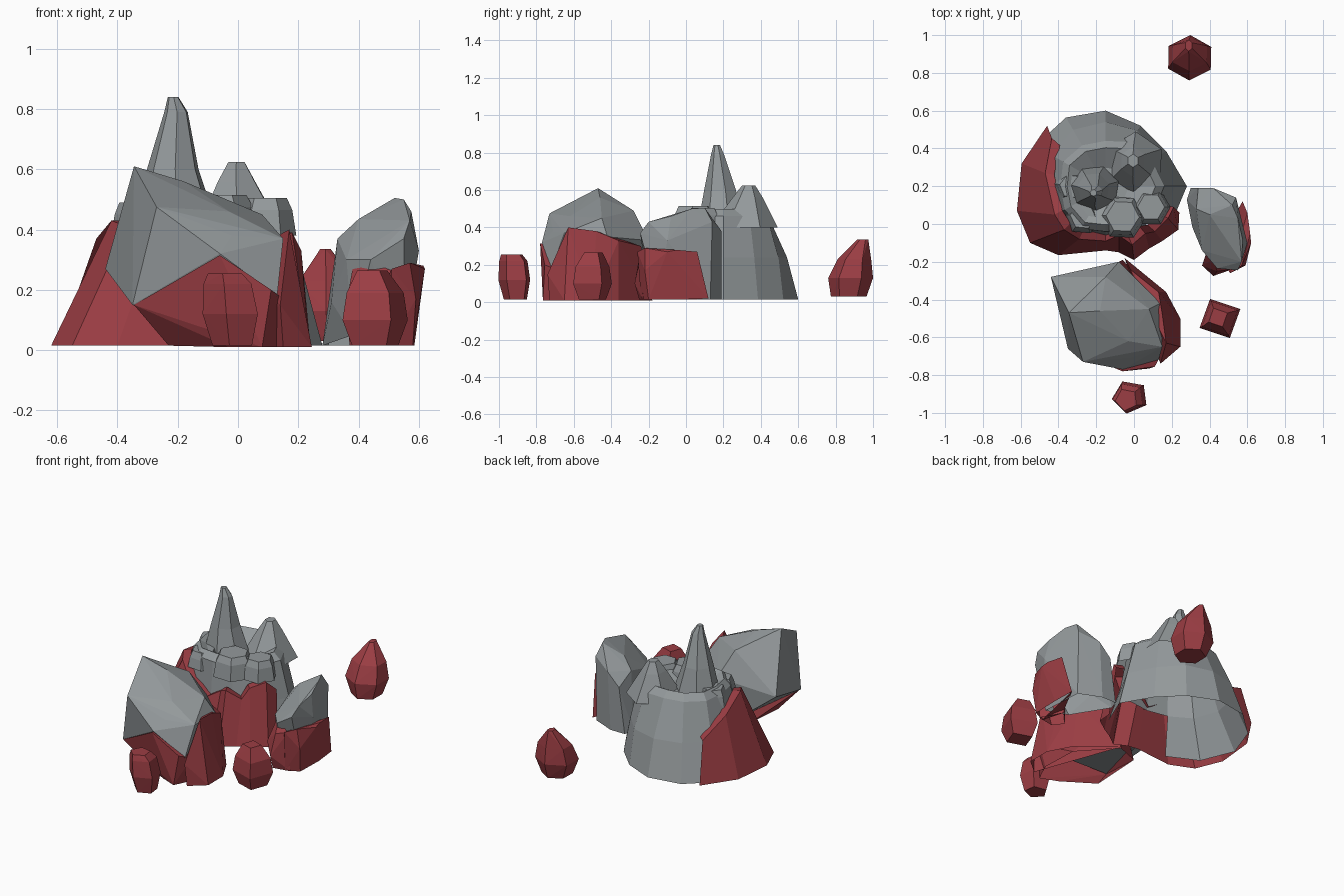
import bpy, bmesh, math


def material(name, rgb):
    m = bpy.data.materials.new(name)
    m.diffuse_color = (*rgb, 1)
    return m


GREY = material("stone grey", (0.295, 0.32, 0.33))
RED = material("stone red", (0.33, 0.047, 0.057))


def finish(bm, name, mat):
    me = bpy.data.meshes.new(name)
    bm.to_mesh(me)
    bm.free()
    me.materials.append(mat)
    ob = bpy.data.objects.new(name, me)
    bpy.context.collection.objects.link(ob)
    return ob


def hull(name, mat, pts, open_base=False):
    """Faceted rock: convex hull of a few corner points."""
    bm = bmesh.new()
    vs = [bm.verts.new(p) for p in pts]
    bmesh.ops.convex_hull(bm, input=vs)
    bmesh.ops.delete(bm, geom=[v for v in bm.verts if not v.link_faces], context='VERTS')
    bmesh.ops.recalc_face_normals(bm, faces=bm.faces)
    if open_base:
        low = [f for f in bm.faces if f.normal.z < -0.95 and f.calc_center_median().z < 0.04]
        bmesh.ops.delete(bm, geom=low, context='FACES')
    return finish(bm, name, mat)


def ring(cx, cy, z, rx, ry, n, turn=0.0):
    return [(cx + rx * math.cos(turn + math.tau * i / n),
             cy + ry * math.sin(turn + math.tau * i / n), z) for i in range(n)]


def loft(name, mat, rings, closed=True, cap=True, skip=lambda r, i: False):
    bm = bmesh.new()
    rows = [[bm.verts.new(p) for p in r] for r in rings]
    n = len(rows[0])
    for r in range(len(rows) - 1):
        for i in range(n if closed else n - 1):
            if not skip(r, i):
                j = (i + 1) % n
                bm.faces.new((rows[r][i], rows[r][j], rows[r + 1][j], rows[r + 1][i]))
    if cap:
        bm.faces.new(rows[-1])
    return finish(bm, name, mat)


# Tower rock body: twelve-sided, hollow, with the lower front left to the red skirt
def polar(radii, z, s=1.0):
    return [(-0.15 + s * r * math.cos(math.tau * i / 12),
             0.20 + s * r * math.sin(math.tau * i / 12), z) for i, r in enumerate(radii)]


base = [.43, .37, .37, .40, .42, .43, .45, .42, .35, .33, .36, .40]
mid = [.37, .33, .34, .34, .345, .335, .325, .31, .27, .26, .28, .33]
top = [.31, .28, .27, .24, .25, .26, .24, .25, .26, .24, .26, .29]
loft("tower_body", GREY,
     [polar(base, .015), polar(mid, .24), polar(top, .46), polar(top, .50, .85), polar(top, .44, .4)],
     skip=lambda r, i: r == 0 and 8 <= i <= 10)

# Tall spire, second peak and plateau columns
loft("tall_spire", GREY, [ring(-.21, .19, .45, .135, .12, 7, .3), ring(-.215, .185, .60, .088, .088, 7, .3),
                          ring(-.205, .17, .79, .04, .036, 7, .3), ring(-.215, .165, .84, .018, .018, 7, .3)])
loft("second_peak", GREY, [ring(.005, .31, .40, .16, .18, 6, .5), ring(-.005, .33, .56, .07, .08, 6, .5),
                           ring(-.005, .335, .625, .03, .035, 6, .5)])
for k, (x, y, z, r) in enumerate([(.09, .09, .505, .09), (-.06, .04, .515, .11),
                                  (-.27, .04, .48, .085), (-.33, .2, .49, .08)]):
    loft(f"plateau_column_{k + 1}", GREY, [ring(x, y, .38, r * 1.15, r * 1.15, 6, k),
                                          ring(x, y, z - .04, r, r, 6, k), ring(x, y, z, r * .8, r * .8, 6, k)])

# Red skirt wrapping the left and front of the tower
low = [(-.46, .52), (-.595, .32), (-.62, .07), (-.55, -.10), (-.40, -.165), (-.15, -.14),
       (-.08, -.15), (0, -.19), (.08, -.13), (.15, -.09), (.235, -.03), (.24, .06)]
high = [(-.435, .455, .27), (-.47, .27, .37), (-.42, .05, .43), (-.37, -.03, .41), (-.29, -.08, .33),
        (-.15, -.09, .26), (-.08, -.06, .30), (-.01, -.11, .34), (.06, -.05, .28),
        (.11, -.04, .36), (.18, .03, .39), (.21, .09, .33)]
lip = [(x + (-.15 - x) * .15, y + (.2 - y) * .15, z) for x, y, z in high]
loft("tower_skirt", RED, [[(x, y, .015) for x, y in low], high, lip], closed=False, cap=False)

# Leaning boulder: grey upper block on a red undercut base, with a red fin
hull("boulder_top", GREY, [
    (-.345, -.47, .61), (-.27, -.73, .475), (-.44, -.28, .27), (-.35, -.66, .15), (-.18, -.46, .56),
    (-.15, -.28, .49), (-.03, -.62, .46), (-.02, -.71, .38), (.08, -.45, .45), (.15, -.65, .37),
    (-.06, -.77, .32), (.13, -.72, .18), (.14, -.42, .35), (-.08, -.20, .33), (-.22, -.25, .10)])
hull("boulder_base", RED, [
    (-.345, -.665, .15), (-.06, -.78, .315), (.11, -.755, .2), (.15, -.68, .17), (-.23, -.60, .015),
    (-.03, -.72, .01), (.08, -.765, .01), (.14, -.64, .01), (.13, -.40, .01), (-.06, -.19, .01),
    (-.25, -.30, .05), (-.08, -.20, .25)], True)
hull("boulder_fin", RED, [
    (.17, -.63, .40), (.15, -.48, .38), (.13, -.36, .33), (-.02, -.24, .30), (.245, -.65, .01),
    (.245, -.50, .01), (.17, -.36, .01), (-.05, -.18, .01), (.14, -.74, .15), (.15, -.73, .01),
    (.08, -.50, .02)], True)

# Right-hand rock: slanted grey block with a red foot
hull("side_rock", GREY, [
    (.52, .10, .505), (.55, .03, .50), (.40, .05, .435), (.33, .08, .37), (.575, -.08, .46), (.57, -.20, .43),
    (.60, -.10, .33), (.55, -.245, .37), (.44, -.235, .30), (.36, -.14, .30), (.42, .19, .38),
    (.34, .19, .30), (.54, .14, .43), (.28, .13, .015), (.30, .19, .015), (.40, .19, .015),
    (.54, .13, .015), (.55, -.15, .02), (.38, -.14, .05), (.31, -.02, .16)], True)
hull("side_rock_foot", RED, [
    (.57, -.22, .29), (.62, -.10, .27), (.615, -.05, .28), (.60, .06, .27), (.575, .12, .02), (.585, -.02, .015),
    (.58, -.20, .015), (.59, -.22, .17), (.51, -.26, .27), (.50, -.24, .015), (.42, -.15, .05)], True)
hull("side_rock_toe", RED, [
    (.38, -.16, .27), (.42, -.19, .30), (.44, -.25, .24), (.36, -.22, .16), (.42, -.275, .10),
    (.52, -.24, .26), (.53, -.23, .015), (.37, -.19, .015), (.42, -.25, .015), (.45, -.10, .02)], True)


# Loose red stones: base ring, two belly rings and a small top
def stone(name, n, turn, rows):
    pts = [p for x, y, z, rx, ry in rows for p in ring(x, y, z, rx, ry, n, turn)]
    hull(name, RED, pts)


stone("back_stone", 6, .5, [(.30, .87, .03, .09, .095), (.295, .88, .13, .13, .12),
                            (.295, .90, .23, .105, .09), (.29, .945, .335, .02, .03)])
stone("right_stone", 4, .45, [(.455, -.5, .015, .085, .08), (.455, -.5, .10, .12, .115),
                              (.455, -.5, .19, .105, .10), (.445, -.495, .265, .055, .055)])
stone("front_stone", 5, .75, [(-.015, -.91, .015, .07, .065), (-.02, -.915, .12, .098, .09),
                              (-.03, -.92, .22, .085, .08), (-.04, -.93, .255, .06, .06)])
